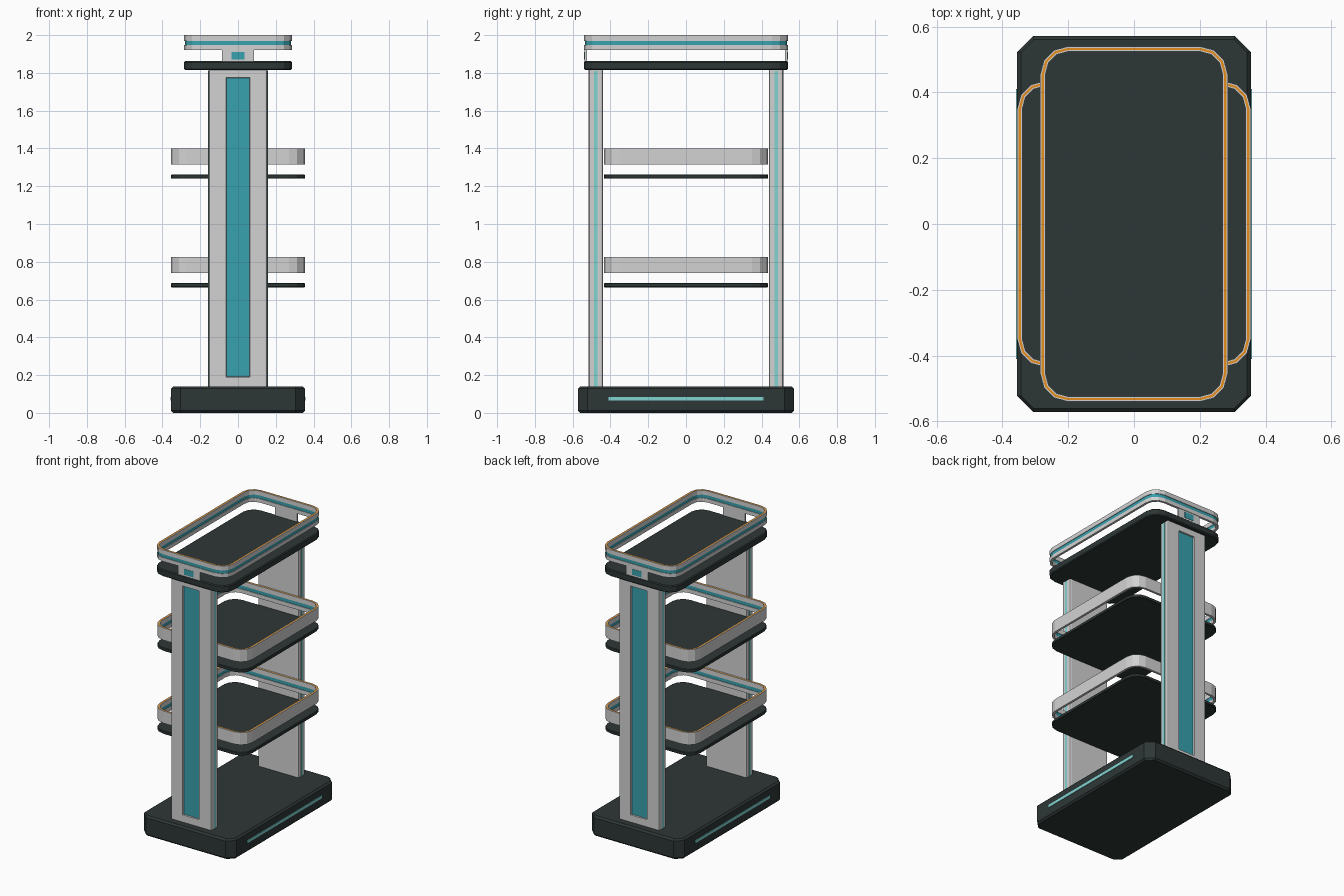
import bpy
import bmesh
from math import cos, sin, pi

cube = bpy.data.objects.get("Cube")
if cube:
    bpy.data.objects.remove(cube, do_unlink=True)


def material(name, rgb):
    m = bpy.data.materials.new(name)
    m.use_nodes = True
    m.diffuse_color = (*rgb, 1)
    m.node_tree.nodes["Principled BSDF"].inputs["Base Color"].default_value = (*rgb, 1)
    return m


GREY, DARK, TEAL, CYAN, ORANGE = range(5)
MATERIALS = [
    material("light grey", (0.65, 0.65, 0.65)),
    material("charcoal", (0.027, 0.038, 0.037)),
    material("teal", (0.04, 0.36, 0.43)),
    material("pale cyan", (0.22, 0.66, 0.65)),
    material("orange", (0.8, 0.27, 0.01)),
]


def finish(name, bm):
    bmesh.ops.recalc_face_normals(bm, faces=bm.faces)
    mesh = bpy.data.meshes.new(name)
    bm.to_mesh(mesh)
    bm.free()
    for m in MATERIALS:
        mesh.materials.append(m)
    ob = bpy.data.objects.new(name, mesh)
    bpy.context.collection.objects.link(ob)
    return ob


def outline(hx, hy, r, steps):
    """Rectangle with corners cut in the given number of steps."""
    pts = []
    for q, (sx, sy) in enumerate([(1, 1), (-1, 1), (-1, -1), (1, -1)]):
        for i in range(steps + 1):
            a = (q + i / steps) * pi / 2
            pts.append((sx * (hx - r) + r * cos(a), sy * (hy - r) + r * sin(a)))
    return pts


def sweep(name, hx, hy, r, steps, profile, closed=False):
    """Carry a profile of (inset, z, colour) around the outline."""
    bm = bmesh.new()
    loops = [[bm.verts.new((x, y, z)) for x, y in outline(hx - d, hy - d, r - d, steps)]
             for d, z, _ in profile]
    n = len(loops[0])
    for k in range(len(loops) if closed else len(loops) - 1):
        a, b = loops[k], loops[(k + 1) % len(loops)]
        for i in range(n):
            j = (i + 1) % n
            bm.faces.new((a[i], a[j], b[j], b[i])).material_index = profile[k][2]
    if not closed:
        for loop in (loops[0], loops[-1]):
            bm.faces.new(loop).material_index = profile[0][2]
    return finish(name, bm)


def slab(name, hx, hy, r, steps, z0, z1, edge):
    return sweep(name, hx, hy, r, steps, [
        (edge, z0, DARK), (0, z0 + edge, DARK), (0, z1 - edge, DARK), (edge, z1, DARK)])


def block(name, centre, size, colour):
    bm = bmesh.new()
    bmesh.ops.create_cube(bm, size=1)
    for v in bm.verts:
        v.co = [c + p * s for c, p, s in zip(centre, v.co, size)]
    for f in bm.faces:
        f.material_index = colour
    return finish(name, bm)


def rail(name, hx, hy, z0, z1, outer_band):
    """Thin hoop with an orange inlay on top and recessed teal bands."""
    h, t, g = z1 - z0, 0.016, 0.004
    lo, hi = z0 + 0.33 * h, z0 + 0.62 * h
    prof = [(0, z0, GREY)]
    if outer_band:
        prof += [(0, lo, GREY), (g, lo, TEAL), (g, hi, GREY), (0, hi, GREY)]
    prof += [(0, z1, GREY), (0.0045, z1, ORANGE), (0.0115, z1, GREY), (t, z1, GREY),
             (t, hi, GREY), (t - g, hi, TEAL), (t - g, lo, GREY), (t, lo, GREY),
             (t, z0, GREY)]
    return sweep(name, hx, hy, 0.085, 3, prof, closed=True)


# Base with chamfered corners and a light strip along each long side
slab("base", 0.355, 0.572, 0.05, 1, 0, 0.14, 0.012)
for side, s in (("left", 1), ("right", -1)):
    block(f"base_light_{side}", (s * 0.355, 0, 0.075), (0.006, 0.82, 0.02), CYAN)


def pillar(name, s):
    """Upright with softened edges and a recessed panel facing outwards."""
    bm = bmesh.new()
    plan = [(x, s * 0.4775 + y) for x, y in outline(0.155, 0.0375, 0.01, 2)]
    low = [bm.verts.new((x, y, 0.135)) for x, y in plan]
    high = [bm.verts.new((x, y, 1.82)) for x, y in plan]
    for i in range(len(plan)):
        j = (i + 1) % len(plan)
        bm.faces.new((low[i], low[j], high[j], high[i]))
    bm.faces.new(low)
    bm.faces.new(high)
    bmesh.ops.recalc_face_normals(bm, faces=bm.faces)
    panel = max(bm.faces, key=lambda f: f.normal.y * s)
    bmesh.ops.inset_region(bm, faces=[panel], thickness=0.03)
    for v in panel.verts:
        v.co.x = 0.063 if v.co.x > 0 else -0.063
        v.co.z = 0.19 if v.co.z < 1 else 1.775
    bmesh.ops.inset_region(bm, faces=[panel], thickness=0.002, depth=-0.01)
    panel.material_index = TEAL
    finish(name, bm)


# Uprights, their edge lights and the brackets under the top rail
for end, s in (("front", -1), ("back", 1)):
    pillar(f"{end}_pillar", s)
    for side, sx in (("left", 1), ("right", -1)):
        block(f"{end}_pillar_light_{side}", (sx * 0.155, s * 0.477, 0.975),
              (0.005, 0.018, 1.67), CYAN)
    block(f"{end}_bracket", (0, s * 0.531, 1.89), (0.17, 0.012, 0.07), GREY)
    block(f"{end}_bracket_inlay", (0, s * 0.537, 1.89), (0.07, 0.004, 0.04), TEAL)

# Two middle shelves with hoops above them
for label, z in (("lower", 0.665), ("upper", 1.24)):
    slab(f"{label}_shelf", 0.355, 0.435, 0.085, 3, z, z + 0.022, 0.003)
    rail(f"{label}_rail", 0.355, 0.435, z + 0.075, z + 0.16, False)

# Top tray and hoop
slab("top_tray", 0.285, 0.54, 0.085, 3, 1.815, 1.862, 0.006)
rail("top_rail", 0.285, 0.54, 1.92, 2.0, True)
